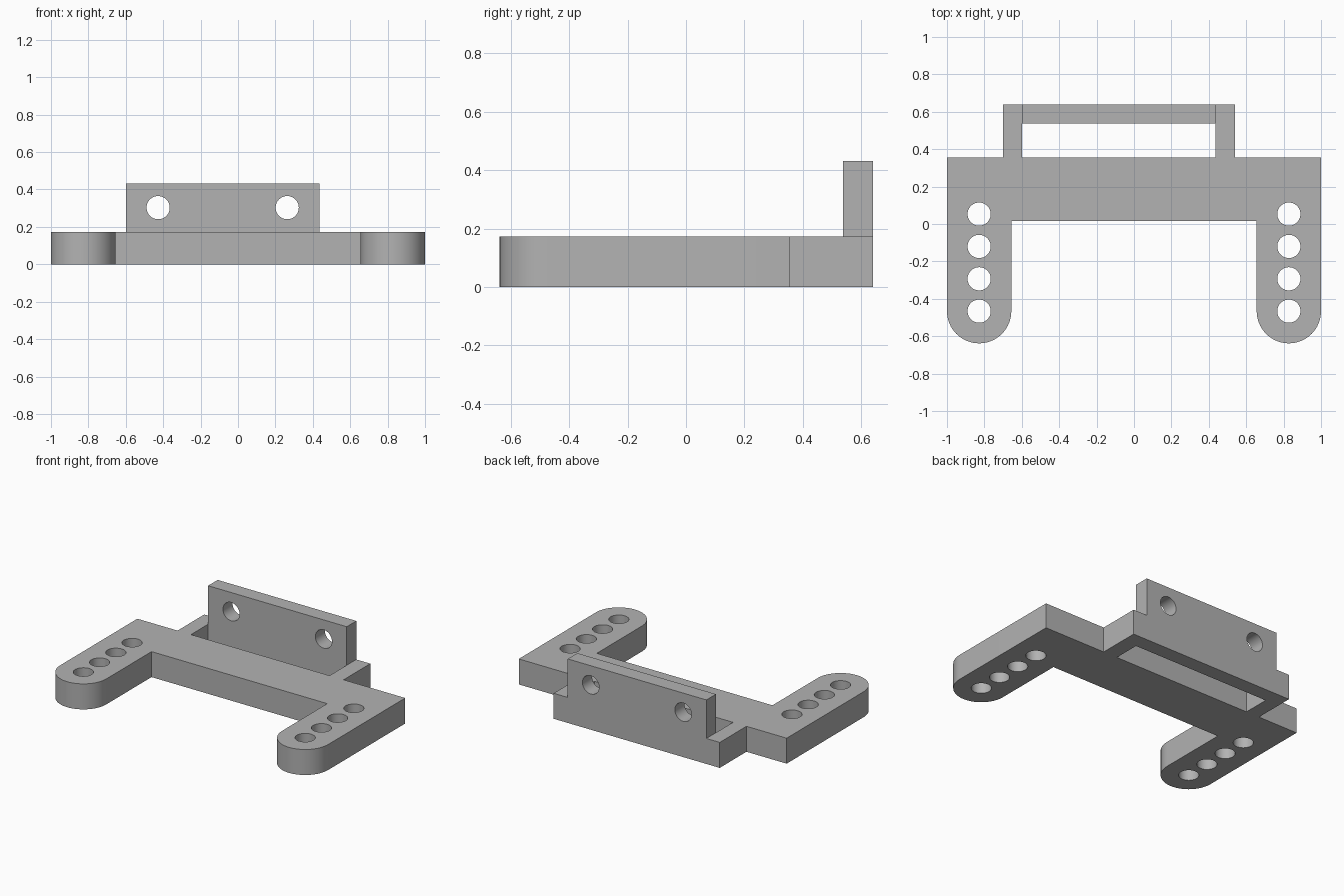
import bpy, bmesh, math
from mathutils import Matrix, Vector

cube = bpy.data.objects.get("Cube")
if cube:
    bpy.data.objects.remove(cube, do_unlink=True)

THICK = 0.172       # base plate thickness
HOLE_R = 0.062
LEG_X, LEG_R, LEG_Y = 0.828, 0.172, -0.466
BACK = 0.64

grey = bpy.data.materials.new("plain grey")
grey.use_nodes = True
grey.diffuse_color = (0.45, 0.45, 0.45, 1)
grey.node_tree.nodes["Principled BSDF"].inputs["Base Color"].default_value = (0.45, 0.45, 0.45, 1)


def make_object(name, bm):
    bmesh.ops.recalc_face_normals(bm, faces=bm.faces[:])
    mesh = bpy.data.meshes.new(name)
    bm.to_mesh(mesh)
    bm.free()
    mesh.materials.append(grey)
    ob = bpy.data.objects.new(name, mesh)
    bpy.context.collection.objects.link(ob)
    return ob


def prism(name, outline, z0, z1):
    bm = bmesh.new()
    face = bm.faces.new([bm.verts.new((x, y, z0)) for x, y in outline])
    ext = bmesh.ops.extrude_face_region(bm, geom=[face])
    top = [v for v in ext["geom"] if isinstance(v, bmesh.types.BMVert)]
    bmesh.ops.translate(bm, verts=top, vec=(0, 0, z1 - z0))
    return make_object(name, bm)


def box(name, x0, x1, y0, y1, z0, z1):
    return prism(name, [(x0, y0), (x1, y0), (x1, y1), (x0, y1)], z0, z1)


def drill(name, centre, axis):
    bm = bmesh.new()
    turn = Matrix.Rotation(math.pi / 2, 4, "X") if axis == "Y" else Matrix()
    bmesh.ops.create_cone(bm, cap_ends=True, segments=48, radius1=HOLE_R, radius2=HOLE_R,
                          depth=0.5, matrix=Matrix.Translation(Vector(centre)) @ turn)
    ob = make_object(name, bm)
    ob.hide_render = True
    return ob


def combine(target, tool, operation):
    mod = target.modifiers.new("combine", "BOOLEAN")
    mod.operation, mod.solver, mod.object = operation, "EXACT", tool
    bpy.context.view_layer.objects.active = target
    bpy.ops.object.modifier_apply(modifier=mod.name)
    bpy.data.objects.remove(tool, do_unlink=True)


# Base outline: right half of the yoke with a rounded leg, then its mirror
arc = [(LEG_X + LEG_R * math.cos(a), LEG_Y + LEG_R * math.sin(a))
       for a in (-math.pi * i / 32 for i in range(33))]
half = [(1, 0.355)] + arc + [(LEG_X - LEG_R, 0.015)]
mirrored = [(-x, y) for x, y in reversed(half)]
rear_frame = [(-0.70, 0.355), (-0.70, BACK), (0.54, BACK), (0.54, 0.355)]
bracket = prism("mounting_bracket", half + mirrored + rear_frame, 0, THICK)

# Slot in front of the upright plate
combine(bracket, box("slot_cutter", -0.60, 0.435, 0.355, 0.538, -0.1, 0.4), "DIFFERENCE")

# Row of holes in each leg
for side in (-1, 1):
    for i in range(4):
        y = LEG_Y + i * 0.173
        combine(bracket, drill("leg_hole_cutter", (side * LEG_X, y, 0.1), "Z"), "DIFFERENCE")

# Upright plate with two holes, joined to the rear rail
plate = box("upright_plate", -0.60, 0.435, 0.538, BACK, 0.08, 0.432)
for x in (-0.427, 0.263):
    combine(plate, drill("plate_hole_cutter", (x, 0.59, 0.303), "Y"), "DIFFERENCE")
combine(bracket, plate, "UNION")

# Clean coplanar seams, then smooth only the round walls
bm = bmesh.new()
bm.from_mesh(bracket.data)
bmesh.ops.remove_doubles(bm, verts=bm.verts[:], dist=0.0001)
bmesh.ops.dissolve_limit(bm, angle_limit=math.radians(1), verts=bm.verts[:], edges=bm.edges[:])
bm.to_mesh(bracket.data)
bm.free()
bpy.ops.object.select_all(action="DESELECT")
bracket.select_set(True)
bpy.context.view_layer.objects.active = bracket
bpy.ops.object.shade_smooth_by_angle(angle=math.radians(30))
